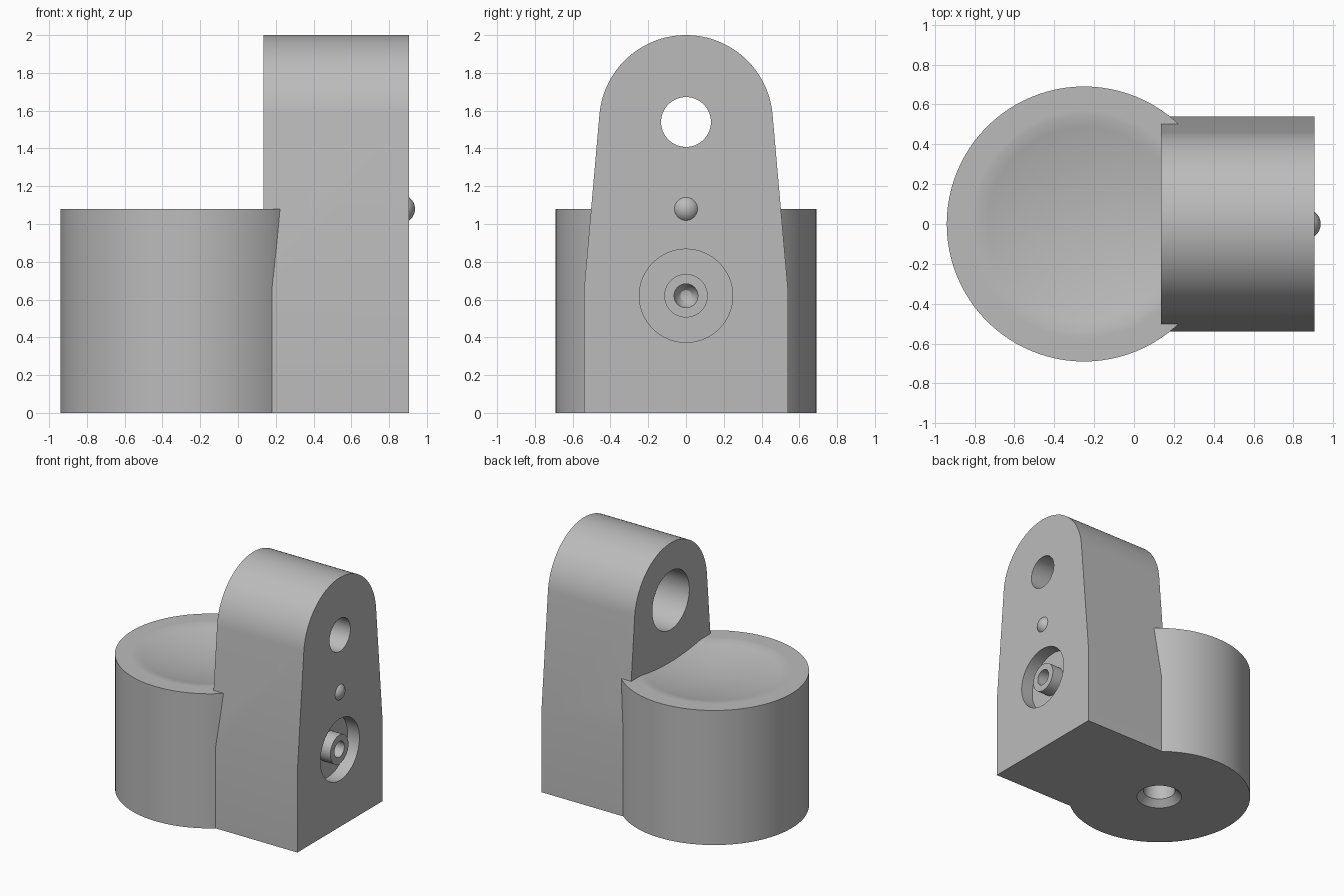
import bpy, bmesh, math
from mathutils import Matrix, Vector

cube = bpy.data.objects.get("Cube")
if cube:
    bpy.data.objects.remove(cube, do_unlink=True)

grey = bpy.data.materials.new("plain grey")
grey.use_nodes = True
GREY = (0.5, 0.5, 0.5, 1)
grey.diffuse_color = GREY
grey.node_tree.nodes["Principled BSDF"].inputs["Base Color"].default_value = GREY


def finish(name, bm):
    bmesh.ops.recalc_face_normals(bm, faces=bm.faces)
    mesh = bpy.data.meshes.new(name)
    bm.to_mesh(mesh)
    bm.free()
    mesh.materials.append(grey)
    ob = bpy.data.objects.new(name, mesh)
    bpy.context.collection.objects.link(ob)
    return ob


def lathe(name, profile, matrix, segments=64):
    """Revolve (radius, height) points that start and end on the axis."""
    bm = bmesh.new()
    rings = []
    for r, h in profile:
        count = 1 if r == 0 else segments
        turn = 2 * math.pi / segments
        rings.append([bm.verts.new(matrix @ Vector(
            (r * math.cos(i * turn), r * math.sin(i * turn), h)))
            for i in range(count)])
    for a, b in zip(rings, rings[1:]):
        for i in range(segments):
            j = (i + 1) % segments
            if len(a) == 1:
                bm.faces.new((a[0], b[i], b[j]))
            elif len(b) == 1:
                bm.faces.new((a[i], a[j], b[0]))
            else:
                bm.faces.new((a[i], a[j], b[j], b[i]))
    return finish(name, bm)


def combine(target, other, operation):
    mod = target.modifiers.new(operation, 'BOOLEAN')
    mod.operation = operation
    mod.solver = 'EXACT'
    mod.object = other
    bpy.context.view_layer.objects.active = target
    bpy.ops.object.modifier_apply(modifier=mod.name)
    bpy.data.objects.remove(other, do_unlink=True)


def smooth(ob):
    bpy.ops.object.select_all(action='DESELECT')
    ob.select_set(True)
    bpy.context.view_layer.objects.active = ob
    bpy.ops.object.shade_smooth_by_angle(angle=math.radians(30))


def along_x(z):
    return Matrix.Translation((0, 0, z)) @ Matrix.Rotation(math.pi / 2, 4, 'Y')


# Upright: tapered sides and a rounded top, extruded along x
x0, x1, eye_z, top_r = 0.135, 0.905, 1.54, 0.46
lean = math.radians(5.1)
steps = 48
outline = [(-0.54, 0), (0.54, 0), (0.54, 0.65)]
for i in range(steps + 1):
    a = lean + (math.pi - 2 * lean) * i / steps
    outline.append((top_r * math.cos(a), eye_z + top_r * math.sin(a)))
outline.append((-0.54, 0.65))
bm = bmesh.new()
face = bm.faces.new([bm.verts.new((x0, y, z)) for y, z in outline])
grown = bmesh.ops.extrude_face_region(bm, geom=[face])
bmesh.ops.translate(bm, vec=(x1 - x0, 0, 0),
                    verts=[v for v in grown["geom"] if isinstance(v, bmesh.types.BMVert)])
bracket = finish("bracket_body", bm)

# Stepped eye hole, wide on the inner side
combine(bracket, lathe("eye_cutter", [
    (0, 0), (0.235, 0), (0.235, 0.42), (0.132, 0.42), (0.132, 1), (0, 1)],
    along_x(eye_z)), 'DIFFERENCE')

# Round recess that leaves a hollow boss in the middle
combine(bracket, lathe("recess_cutter", [
    (0, 0.70), (0.03, 0.707), (0.053, 0.73), (0.063, 0.765), (0.063, 0.9),
    (0.115, 0.9), (0.115, 0.8), (0.247, 0.8), (0.247, 1), (0, 1)],
    along_x(0.62)), 'DIFFERENCE')

# Round base with a shallow dish on top and a countersunk hole below
height, dish_r, dish_depth = 1.08, 0.54, 0.07
profile = [(0, 0.4), (0.12, 0.4), (0.12, 0.05), (0.17, 0), (0.69, 0),
           (0.69, height), (0.57, height)]
rings = 10
for i in range(rings + 1):
    t = 1 - i / rings
    profile.append((dish_r * t, height - dish_depth * (1 - t * t)))
combine(bracket, lathe("round_base", profile, Matrix.Translation((-0.25, 0, 0)), 96), 'UNION')
smooth(bracket)

# Small dome on the outer face
bm = bmesh.new()
bmesh.ops.create_uvsphere(bm, u_segments=32, v_segments=20, radius=0.075,
                          matrix=Matrix.Translation((0.862, 0, 1.08)))
smooth(finish("detent_dome", bm))
